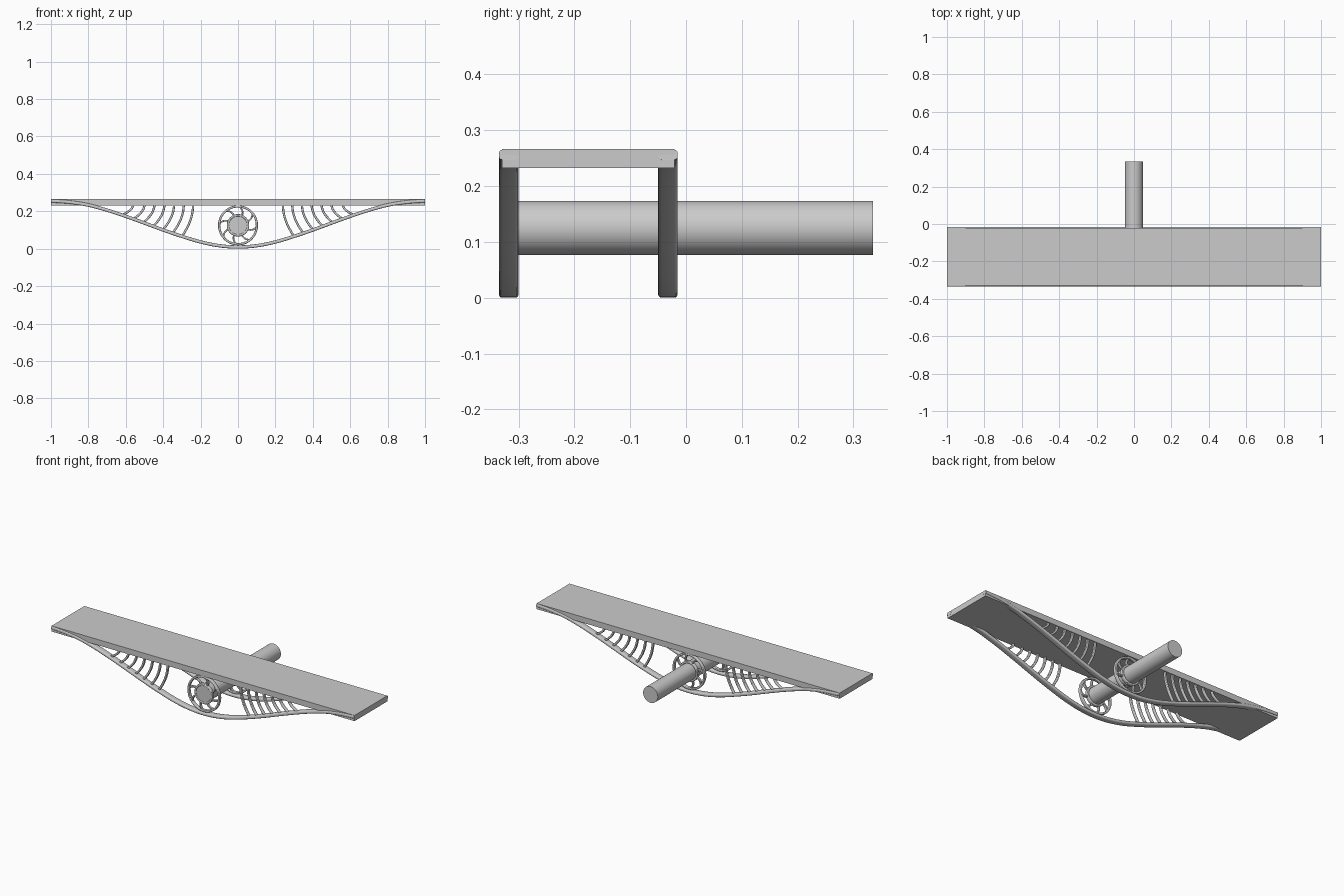
import bpy, bmesh, math
from mathutils import Vector

if "Cube" in bpy.data.objects:
    bpy.data.objects.remove(bpy.data.objects["Cube"])

FRAMES_Y = (-0.3175, -0.0325)   # the two truss planes
DECK_TOP, DECK_BOT = 0.266, 0.232
AXLE_Z, AXLE_R = 0.125, 0.0485


def finish(name, bm):
    bmesh.ops.recalc_face_normals(bm, faces=bm.faces)
    me = bpy.data.meshes.new(name)
    bm.to_mesh(me)
    bm.free()
    ob = bpy.data.objects.new(name, me)
    bpy.context.collection.objects.link(ob)
    bpy.context.view_layer.objects.active = ob
    for o in bpy.context.selected_objects:
        o.select_set(False)
    ob.select_set(True)
    bpy.ops.object.shade_smooth_by_angle(angle=math.radians(35))
    return ob


def section(t, d, r, n=3):
    """Rounded rectangle: t across the path, d along y."""
    pts = []
    for k, (sx, sy) in enumerate(((1, 1), (-1, 1), (-1, -1), (1, -1))):
        for i in range(n + 1):
            a = math.pi / 2 * (k + i / n)
            pts.append((sx * (t / 2 - r) + r * math.cos(a), sy * (d / 2 - r) + r * math.sin(a)))
    return pts


def sweep(bm, path, y, sec, closed=False):
    """Sweep a section along a path of (x, z) points lying in the plane y."""
    n, rings = len(path), []
    for i, (x, z) in enumerate(path):
        a = path[(i - 1) % n] if closed else path[max(i - 1, 0)]
        b = path[(i + 1) % n] if closed else path[min(i + 1, n - 1)]
        t = Vector((b[0] - a[0], b[1] - a[1])).normalized()
        rings.append([bm.verts.new((x - t.y * u, y + v, z + t.x * u)) for u, v in sec])
    m = len(sec)
    for i in range(n if closed else n - 1):
        p, q = rings[i], rings[(i + 1) % n]
        for j in range(m):
            bm.faces.new((p[j], p[(j + 1) % m], q[(j + 1) % m], q[j]))
    if not closed:
        bm.faces.new(rings[0])
        bm.faces.new(rings[-1])


def spline(pts, steps=5):
    """Catmull-Rom through the points."""
    P = [Vector(p) for p in pts]
    P = [2 * P[0] - P[1]] + P + [2 * P[-1] - P[-2]]
    out = []
    for i in range(1, len(P) - 2):
        a, b, c, d = P[i - 1:i + 3]
        for s in range(steps):
            t = s / steps
            out.append(0.5 * (2 * b + (c - a) * t + (2 * a - 5 * b + 4 * c - d) * t * t
                              + (3 * b - a - 3 * c + d) * t ** 3))
    return [tuple(p) for p in out + [P[-2]]]


def ring(r, n=48):
    return [(r * math.cos(2 * math.pi * i / n), AXLE_Z + r * math.sin(2 * math.pi * i / n)) for i in range(n)]


# Deck slab
bm = bmesh.new()
bmesh.ops.create_cube(bm, size=1)
for v in bm.verts:
    v.co = (v.co.x * 2, v.co.y * 0.309 - 0.175, v.co.z * (DECK_TOP - DECK_BOT) + (DECK_TOP + DECK_BOT) / 2)
finish("deck", bm)

# Bow profile, right half, z at every 0.1 in x
heights = [0.009, 0.016, 0.036, 0.066, 0.100, 0.137, 0.173, 0.206, 0.233, 0.249, 0.256]
half = [(i / 10, z) for i, z in enumerate(heights)]
bow_path = spline([(-x, z) for x, z in half[:0:-1]] + half)


def bow_z(x):
    i = min(int(x * 10), 9)
    f = x * 10 - i
    return heights[i] * (1 - f) + heights[i + 1] * f


rib_tops = (0.24, 0.29, 0.342, 0.394, 0.447, 0.50, 0.56)
for label, y in zip(("front", "back"), FRAMES_Y):
    # Curved lower bow
    bm = bmesh.new()
    sweep(bm, bow_path, y, section(0.018, 0.035, 0.006))
    finish(label + "_bow", bm)

    # Curved ribs between bow and deck
    bm = bmesh.new()
    for side in (-1, 1):
        for x0 in rib_tops:
            x1 = x0 + 0.06
            z1, z0 = bow_z(x1), DECK_BOT + 0.004
            path = [(side * (x0 + (x1 - x0) * (k / 8) ** 2), z0 + (z1 - z0) * k / 8) for k in range(9)]
            sweep(bm, path, y, section(0.012, 0.016, 0.004))
    finish(label + "_ribs", bm)

    # Spoked wheel around the axle
    bm = bmesh.new()
    sweep(bm, ring(0.101), y, section(0.012, 0.02, 0.004), True)
    sweep(bm, ring(0.054), y, section(0.012, 0.02, 0.004), True)
    for s in range(8):
        path = []
        for k in range(7):
            f = k / 6
            r = 0.055 + 0.045 * f
            a = math.pi / 4 * (s + 0.5) + 0.3 * f * f
            path.append((r * math.cos(a), AXLE_Z + r * math.sin(a)))
        sweep(bm, path, y, section(0.009, 0.016, 0.003))
    finish(label + "_wheel", bm)

# Axle tube running out of the back
bm = bmesh.new()
bmesh.ops.create_cone(bm, cap_ends=True, segments=48, radius1=AXLE_R, radius2=AXLE_R, depth=0.66)
for v in bm.verts:
    v.co = (v.co.x, v.co.z + 0.005, v.co.y + AXLE_Z)
finish("axle", bm)
